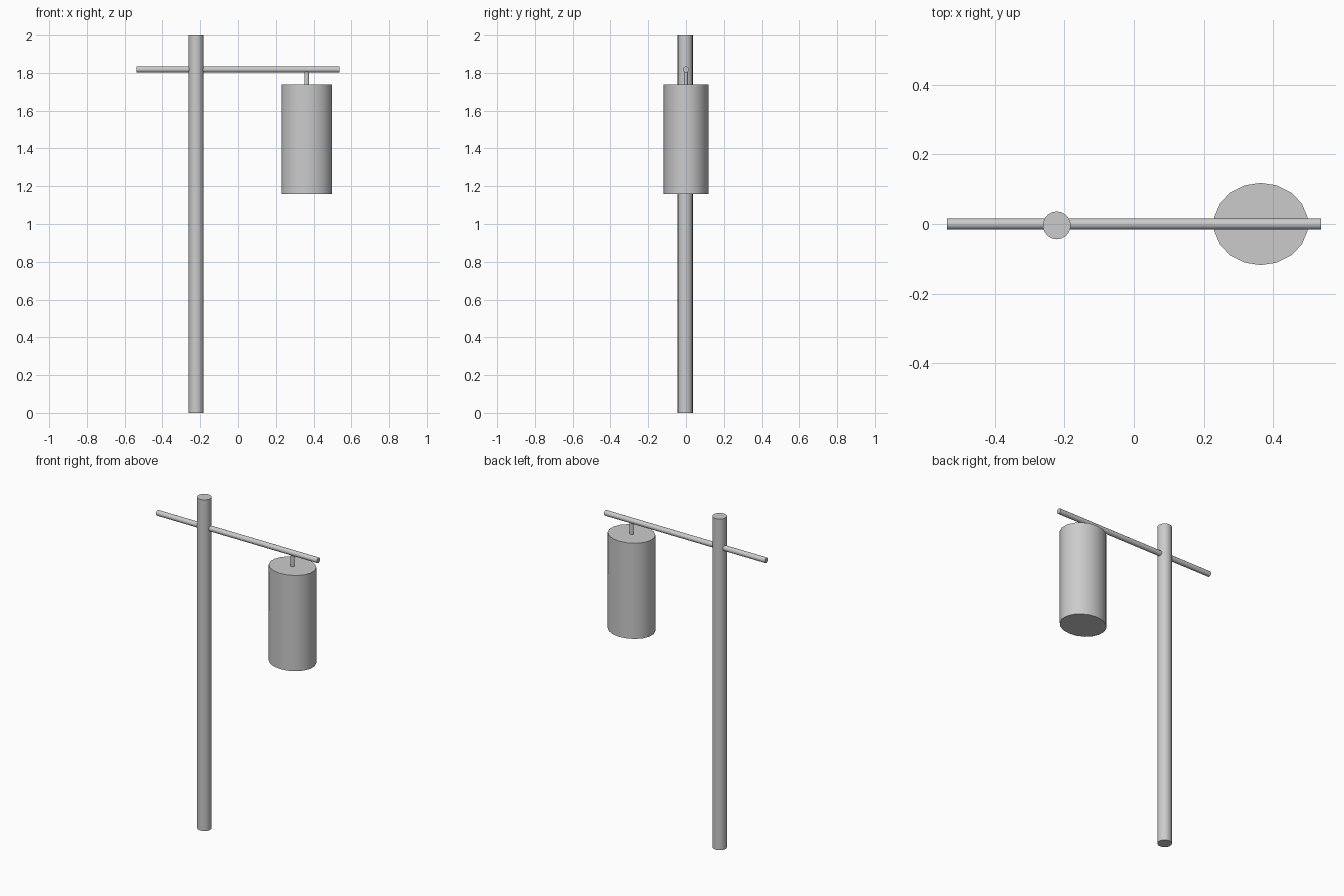
import bpy
import math

default_cube = bpy.data.objects.get("Cube")
if default_cube:
    bpy.data.objects.remove(default_cube, do_unlink=True)

# One plain grey for the whole lamp
grey = bpy.data.materials.new("plain grey")
grey.use_nodes = True
colour = (0.6, 0.6, 0.6, 1)
grey.diffuse_color = colour
grey.node_tree.nodes["Principled BSDF"].inputs["Base Color"].default_value = colour


def rod(name, centre, radii, length, along_x=False):
    """Capped 18-sided cylinder with its own x and y radii."""
    bpy.ops.mesh.primitive_cylinder_add(vertices=18, radius=1, depth=1, location=centre)
    ob = bpy.context.object
    ob.name = name
    ob.scale = (radii[0], radii[1], length)
    if along_x:
        ob.rotation_euler.y = math.pi / 2
    bpy.ops.object.transform_apply(location=False, rotation=True, scale=True)
    ob.data.materials.append(grey)
    bpy.ops.object.shade_smooth_by_angle(angle=math.radians(40))
    return ob


# Upright post
rod("post", (-0.222, -0.004, 1), (0.04, 0.04), 2)

# Cross arm through the post
rod("cross_arm", (0, 0, 1.818), (0.016, 0.016), 1.075, along_x=True)

# Hanging lantern and its short stem
rod("lantern_stem", (0.364, 0, 1.775), (0.013, 0.01), 0.085)
rod("lantern_body", (0.364, 0, 1.449), (0.136, 0.118), 0.578)
